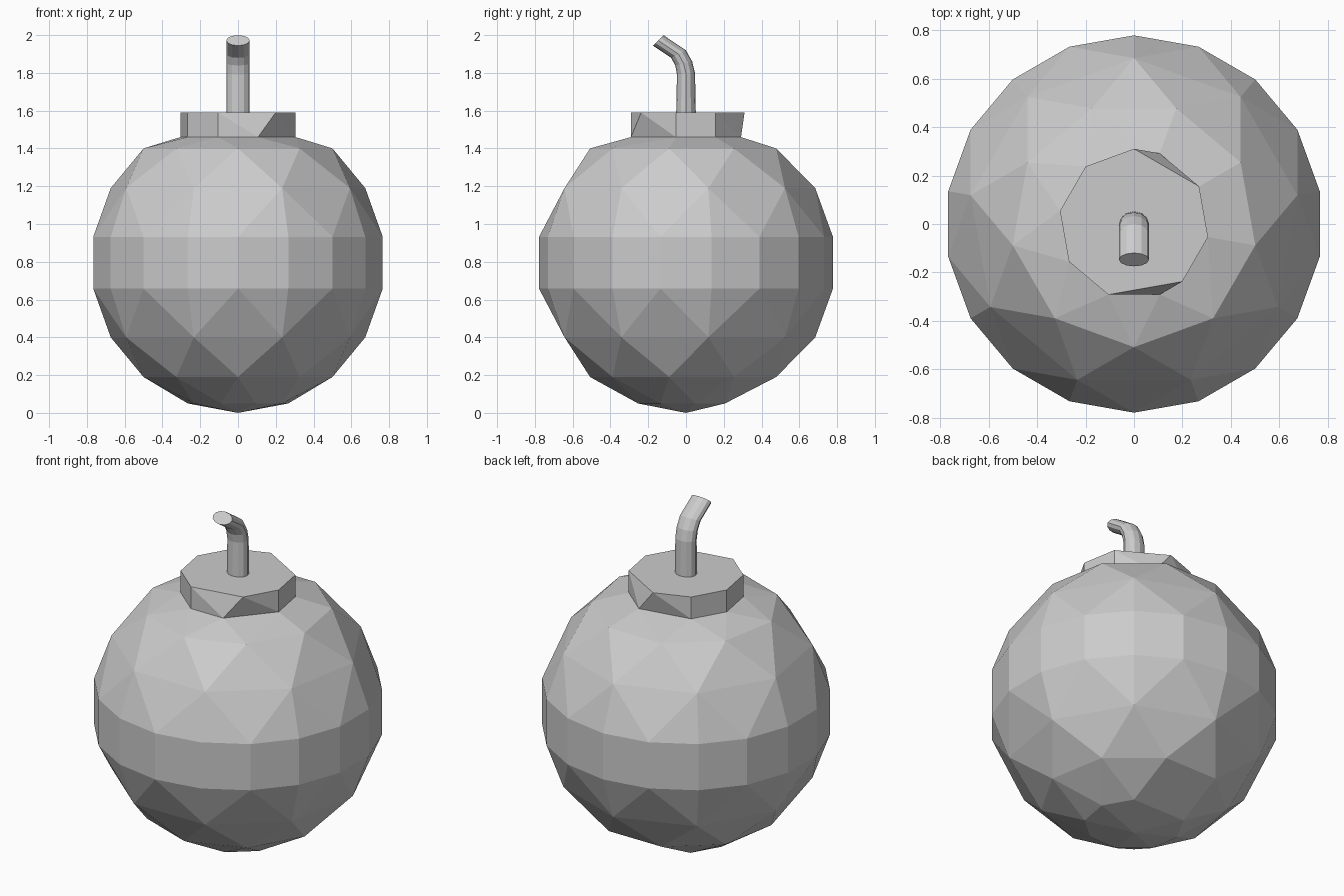
import bpy, bmesh
from math import sin, cos, radians, pi

cube = bpy.data.objects.get("Cube")
if cube:
    bpy.data.objects.remove(cube, do_unlink=True)

grey = bpy.data.materials.new("plain grey")
grey.use_nodes = True
grey.diffuse_color = (0.6, 0.6, 0.6, 1)
grey.node_tree.nodes["Principled BSDF"].inputs["Base Color"].default_value = grey.diffuse_color


def finish(bm, name):
    bmesh.ops.recalc_face_normals(bm, faces=bm.faces)
    mesh = bpy.data.meshes.new(name)
    bm.to_mesh(mesh)
    bm.free()
    mesh.materials.append(grey)
    bpy.context.collection.objects.link(bpy.data.objects.new(name, mesh))


def ring(bm, angles, r, z):
    for a in angles:
        bm.verts.new((r * cos(radians(a)), r * sin(radians(a)), z))


def hull(bm, name):
    bmesh.ops.convex_hull(bm, input=bm.verts)
    bmesh.ops.dissolve_limit(bm, angle_limit=radians(0.5), verts=bm.verts, edges=bm.edges)
    finish(bm, name)


R, CENTRE = 0.79, 0.795
full = range(10, 370, 20)
odd, even = range(10, 370, 40), range(30, 390, 40)
collar_low = [30, 70, 130, 170, 210, 250, 290, 350]
collar_high = [30, 90, 130, 170, 210, 250, 310, 350]

# Faceted ball: a full belt, then rings with alternating corners
body = bmesh.new()
for lat, angles in ((10, full), (30, odd), (50, even)):
    for side in (-1, 1):
        ring(body, angles, R * cos(radians(lat)), CENTRE + side * R * sin(radians(lat)))
ring(body, [a for a in odd if a != 90], 0.27, 0.05)
body.verts.new((0, 0, 0))
ring(body, collar_low, 0.31, 1.46)
hull(body, "body")

# Collar with uneven corners
collar = bmesh.new()
ring(collar, collar_low, 0.31, 1.46)
ring(collar, collar_high, 0.31, 1.59)
hull(collar, "collar")

# Bent fuse: y, z, tilt in degrees, half depth
SIDES = 12
fuse = bmesh.new()
loops = []
for y, z, tilt, depth in ((0, 1.58, 0, .052), (0, 1.795, 3, .048), (-.012, 1.85, 13, .046),
                          (-.04, 1.9, 27, .044), (-.147, 1.972, 45, .039)):
    t = radians(tilt)
    loop = []
    for i in range(SIDES):
        a = 2 * pi * i / SIDES
        d = depth * sin(a)
        loop.append(fuse.verts.new((0.062 * cos(a), y + d * cos(t), z + d * sin(t))))
    loops.append(loop)
for low, high in zip(loops, loops[1:]):
    for i in range(SIDES):
        j = (i + 1) % SIDES
        fuse.faces.new((low[i], low[j], high[j], high[i]))
fuse.faces.new(loops[0])
fuse.faces.new(loops[-1])
finish(fuse, "fuse")
